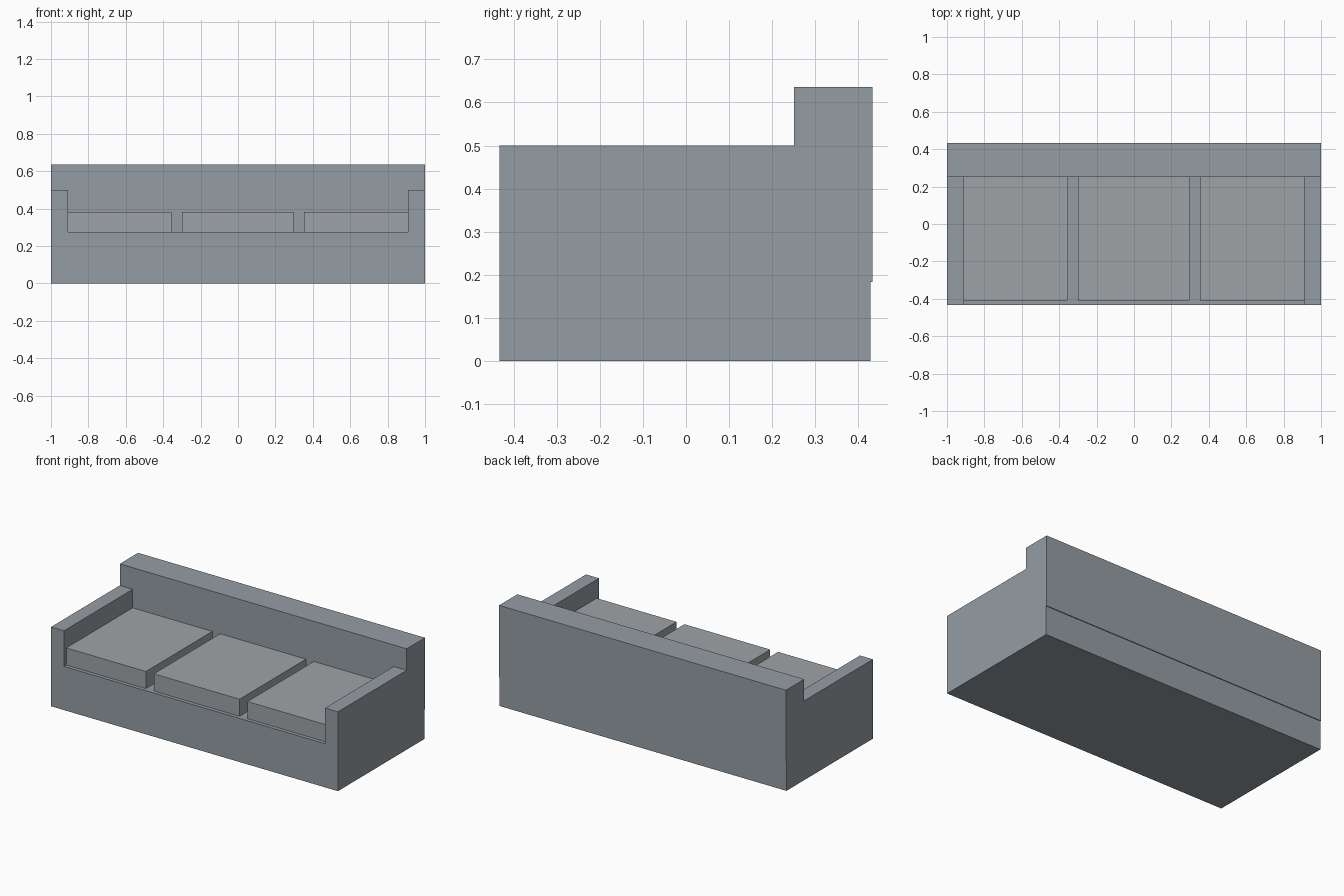
import bpy

if "Cube" in bpy.data.objects:
    bpy.data.objects.remove(bpy.data.objects["Cube"])

W = 1.0            # half width
FRONT, BACK = -0.433, 0.433
BACKREST_Y = 0.251
ARM_X, ARM_Z = 0.91, 0.5
DECK_Z = 0.275


def material(name, rgb):
    mat = bpy.data.materials.new(name)
    mat.diffuse_color = (*rgb, 1)
    mat.use_nodes = True
    mat.node_tree.nodes["Principled BSDF"].inputs["Base Color"].default_value = mat.diffuse_color
    return mat


FRAME_MAT = material("frame_fabric", (0.30, 0.34, 0.37))
CUSHION_MAT = material("cushion_fabric", (0.35, 0.37, 0.39))


def prism(name, profile, axis, start, end, mat):
    """Extrude a closed 2D profile along x (profile is y,z) or y (profile is x,z)."""
    def place(p, t):
        return (t, p[0], p[1]) if axis == 'x' else (p[0], t, p[1])

    n = len(profile)
    verts = [place(p, start) for p in profile] + [place(p, end) for p in profile]
    faces = [tuple(range(n))[::-1], tuple(range(n, 2 * n))]
    faces += [(i, (i + 1) % n, n + (i + 1) % n, n + i) for i in range(n)]
    if axis == 'y':
        faces = [f[::-1] for f in faces]
    mesh = bpy.data.meshes.new(name)
    mesh.from_pydata(verts, [], faces)
    mesh.materials.append(mat)
    obj = bpy.data.objects.new(name, mesh)
    bpy.context.collection.objects.link(obj)
    return obj


# Base and both armrests as one U-shaped section
prism("base_and_arms",
      [(-W, 0), (W, 0), (W, ARM_Z), (ARM_X, ARM_Z), (ARM_X, DECK_Z),
       (-ARM_X, DECK_Z), (-ARM_X, ARM_Z), (-W, ARM_Z)],
      'y', FRONT, BACKREST_Y, FRAME_MAT)

# Backrest with a slight overhang along the lower rear
prism("backrest",
      [(BACKREST_Y, 0), (0.428, 0), (0.428, 0.183), (BACK, 0.183),
       (BACK, 0.636), (BACKREST_Y, 0.636)],
      'x', -W, W, FRAME_MAT)

# Three seat cushions
for label, x0, x1 in (("left", -ARM_X, -0.355), ("middle", -0.30, 0.298),
                      ("right", 0.353, ARM_X)):
    prism("seat_cushion_" + label,
          [(x0, DECK_Z), (x1, DECK_Z), (x1, 0.383), (x0, 0.383)],
          'y', -0.41, BACKREST_Y, CUSHION_MAT)
